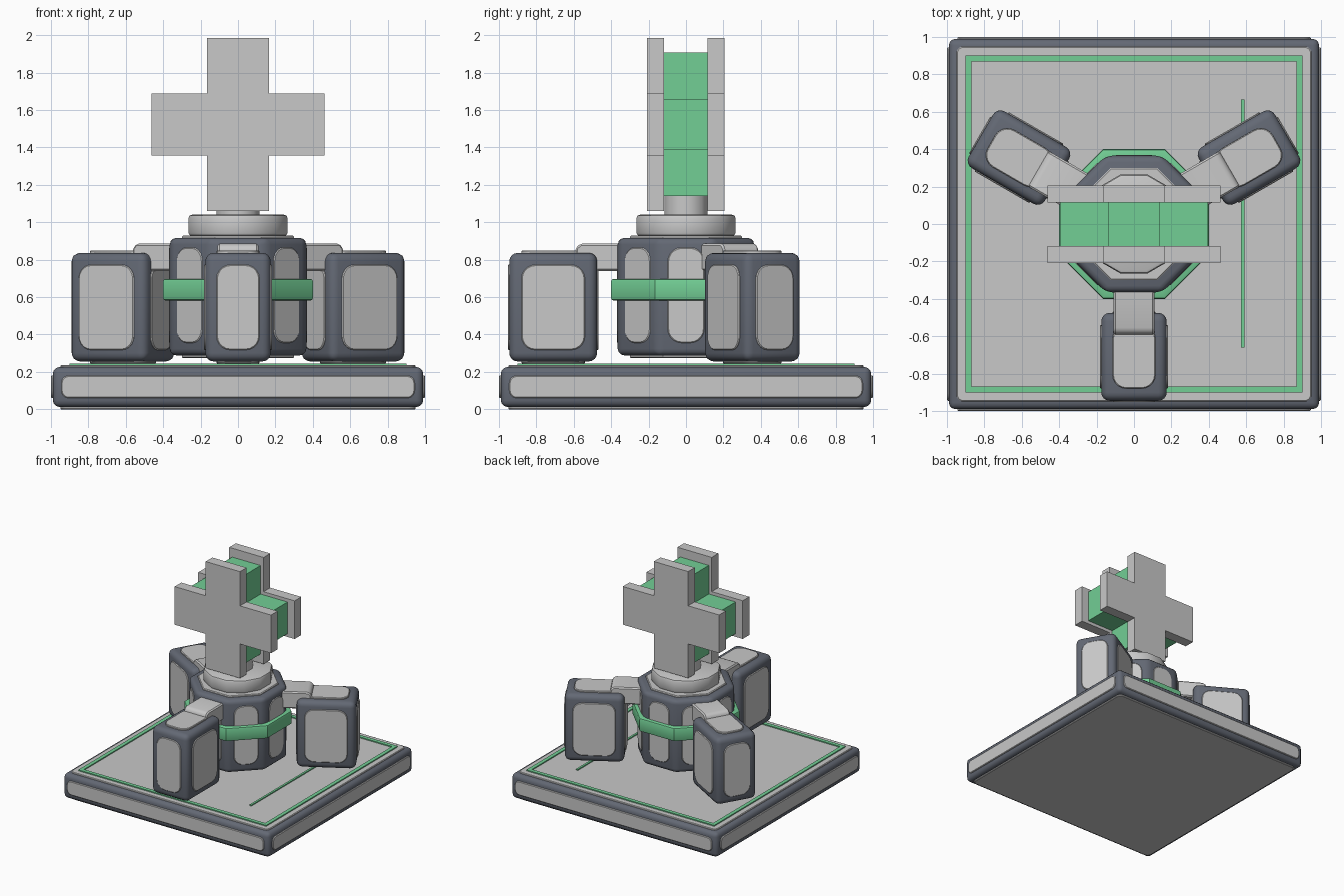
import bpy, bmesh, math
from mathutils import Matrix, Vector

if "Cube" in bpy.data.objects:
    bpy.data.objects.remove(bpy.data.objects["Cube"])


def material(name, rgb):
    m = bpy.data.materials.new(name)
    m.diffuse_color = (*rgb, 1)
    m.use_nodes = True
    m.node_tree.nodes["Principled BSDF"].inputs["Base Color"].default_value = m.diffuse_color
    return m


DARK = material("slate trim", (0.125, 0.14, 0.175))
LIGHT = material("light grey", (0.58, 0.58, 0.58))
GREEN = material("green", (0.17, 0.62, 0.30))
RX = Matrix.Rotation(math.pi / 2, 4, 'X')      # local z -> -y, local y -> z


def finish(bm, name, mat, matrix=Matrix(), smooth=True):
    bmesh.ops.recalc_face_normals(bm, faces=bm.faces)
    me = bpy.data.meshes.new(name)
    bm.to_mesh(me)
    bm.free()
    me.materials.append(mat)
    me.transform(matrix)
    ob = bpy.data.objects.new(name, me)
    bpy.context.collection.objects.link(ob)
    if smooth:
        me.shade_smooth()
        me.set_sharp_from_angle(angle=math.radians(32))
    return ob


def prism(name, pts, z0, z1, mat, matrix=Matrix(), bevel=0, seg=1, caps_only=False, smooth=True):
    """Extrude an outline from z0 to z1, with optional rounded edges."""
    bm = bmesh.new()
    face = bm.faces.new([bm.verts.new((x, y, z0)) for x, y in pts])
    ext = bmesh.ops.extrude_face_region(bm, geom=[face])
    for v in ext['geom']:
        if isinstance(v, bmesh.types.BMVert):
            v.co.z = z1
    if bevel:
        edges = [e for e in bm.edges if not caps_only
                 or abs(e.verts[0].co.z - e.verts[1].co.z) < 1e-6]
        bmesh.ops.bevel(bm, geom=edges, offset=bevel, segments=seg, profile=0.5,
                        affect='EDGES', clamp_overlap=True)
    return finish(bm, name, mat, matrix, smooth)


def rect(x0, x1, y0, y1):
    return [(x0, y0), (x1, y0), (x1, y1), (x0, y1)]


def rounded(w, h, r, n=5):
    """Rounded rectangle outline with half sizes w and h."""
    out = []
    for k, (sx, sy) in enumerate([(1, 1), (-1, 1), (-1, -1), (1, -1)]):
        for i in range(n + 1):
            a = math.pi / 2 * (k + i / n)
            out.append((sx * (w - r) + r * math.cos(a), sy * (h - r) + r * math.sin(a)))
    return out


def ngon(n, apothem):
    """Regular outline with a flat side facing the front."""
    r = apothem / math.cos(math.pi / n)
    return [(r * math.cos(2 * math.pi * (i + 0.5) / n), r * math.sin(2 * math.pi * (i + 0.5) / n))
            for i in range(n)]


def panel(name, w, h, r, matrix, out=0.012):
    """Raised rounded plate on the local xy plane."""
    prism(name, rounded(w, h, r), -0.01, out, LIGHT, matrix, 0.005, 1, True)


def wall(dist, z, angle):
    """Frame of a vertical wall whose outward side points to -y turned by angle."""
    return Matrix.Rotation(angle, 4, 'Z') @ Matrix.Translation((0, -dist, z)) @ RX


def ring(name, outer, inner, z0, z1, mat, bevel=0):
    """Closed band between two outlines of equal length."""
    bm = bmesh.new()
    loops = [[bm.verts.new((x, y, z)) for x, y in o]
             for o, z in ((outer, z0), (outer, z1), (inner, z1), (inner, z0))]
    n = len(outer)
    for a, b in zip(loops, loops[1:] + loops[:1]):
        for i in range(n):
            bm.faces.new((a[i], a[(i + 1) % n], b[(i + 1) % n], b[i]))
    if bevel:
        edges = [e for e in bm.edges if abs(e.verts[0].co.z - e.verts[1].co.z) < 1e-6
                 and all(v in loops[0] or v in loops[1] for v in e.verts)]
        bmesh.ops.bevel(bm, geom=edges, offset=bevel, segments=2, profile=0.5, affect='EDGES')
    finish(bm, name, mat)


# Base slab with raised panels
prism("base_frame", rect(-.99, .99, -.99, .99), .012, .226, DARK, bevel=.035, seg=3)
for k in range(4):
    panel("base_side_panel", .945, .06, .04, wall(.99, .12, k * math.pi / 2), .01)
panel("base_top_panel", .95, .95, .04, Matrix.Translation((0, 0, .226)), .01)
panel("base_bottom_panel", .95, .95, .04,
      Matrix.Translation((0, 0, .012)) @ Matrix.Rotation(math.pi, 4, 'X'))

# Green lines on the floor
ring("floor_border", rect(-.902, .902, -.902, .902), rect(-.87, .87, -.87, .87), .23, .245, GREEN)
prism("floor_strip", rect(.573, .591, -.66, .665), .23, .245, GREEN)

# Octagonal hub with panels and a green band
prism("hub", ngon(8, .365), .288, .916, DARK, bevel=.035, seg=3)
for k in range(8):
    panel("hub_side_panel", .098, .255, .075, wall(.362, .61, k * math.pi / 4), .008)
prism("hub_top_panel", ngon(8, .30), .90, .928, LIGHT, bevel=.006, caps_only=True)
prism("hub_bottom_panel", ngon(8, .30), .274, .30, LIGHT, bevel=.006, caps_only=True)
ring("hub_band", ngon(8, .40), ngon(8, .345), .582, .697, GREEN, .012)

# Three pods on arms
for k in range(3):
    turn = Matrix.Rotation(k * 2 * math.pi / 3, 4, 'Z')
    centre = turn @ Matrix.Translation((0, -.71, 0))
    prism("pod", rect(-.175, .175, -.235, .235), .256, .836, DARK, centre, .045, 4)
    for j in range(4):
        w, d = ((.115, .235), (.17, .175))[j % 2]
        panel("pod_side_panel", w, .228, .075, centre @ wall(d, .545, j * math.pi / 2), .008)
    panel("pod_top_panel", .115, .17, .075, centre @ Matrix.Translation((0, 0, .836)), .014)
    panel("pod_bottom_panel", .115, .17, .075,
          centre @ Matrix.Translation((0, 0, .256)) @ Matrix.Rotation(math.pi, 4, 'X'))
    # Arm side profile, swept across its width
    side = [(.30, .74), (.59, .74), (.59, .862), (.565, .885), (.30, .885)]
    across = Matrix(((0, 0, 1, 0), (-1, 0, 0, 0), (0, 1, 0, 0), (0, 0, 0, 1)))
    prism("arm", side, -.11, .11, LIGHT, turn @ across, .01, 1)

# Collar and neck
prism("collar", ngon(12, .265), .926, 1.04, LIGHT, bevel=.018, seg=2, caps_only=True)
prism("neck", ngon(12, .115), 1.03, 1.145, LIGHT)


# Cross sign: two grey plates around a green core
def cross(name, arm, post, z0, z1, z2, z3, y0, y1, mat):
    half = [(post, z0), (post, z1), (arm, z1), (arm, z2), (post, z2), (post, z3)]
    pts = half + [(-x, z) for x, z in reversed(half)]
    prism(name, pts, -y1, -y0, mat, RX, smooth=False)


cross("sign_front_plate", .463, .165, 1.06, 1.357, 1.688, 1.985, -.208, -.117, LIGHT)
cross("sign_back_plate", .463, .165, 1.06, 1.357, 1.688, 1.985, .115, .206, LIGHT)
cross("sign_core", .395, .137, 1.14, 1.385, 1.66, 1.908, -.117, .115, GREEN)
